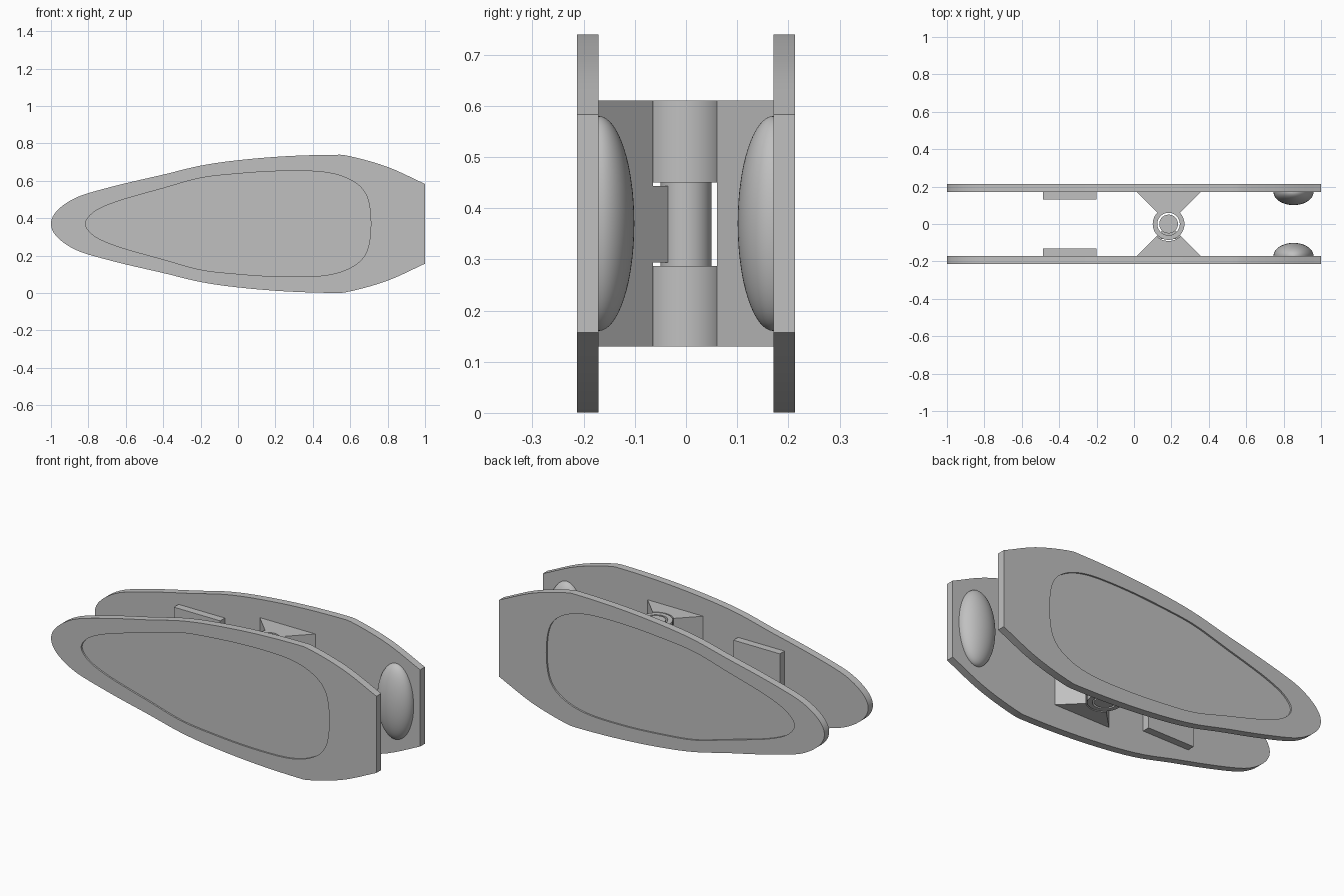
import bpy, bmesh
from math import pi, sin, cos
from mathutils import Vector, Matrix

if "Cube" in bpy.data.objects:
    bpy.data.objects.remove(bpy.data.objects["Cube"], do_unlink=True)

MID_Z = 0.37        # height of the symmetry line
INNER, OUTER = 0.171, 0.213   # plate faces, measured from the middle
HINGE_X = 0.185

grey = bpy.data.materials.new("light grey")
grey.use_nodes = True
grey.diffuse_color = (0.53, 0.53, 0.53, 1)
grey.node_tree.nodes["Principled BSDF"].inputs["Base Color"].default_value = (0.53, 0.53, 0.53, 1)


def finish(name, bm):
    bmesh.ops.recalc_face_normals(bm, faces=bm.faces)
    mesh = bpy.data.meshes.new(name)
    bm.to_mesh(mesh)
    bm.free()
    mesh.materials.append(grey)
    obj = bpy.data.objects.new(name, mesh)
    bpy.context.collection.objects.link(obj)
    bpy.ops.object.select_all(action='DESELECT')
    obj.select_set(True)
    bpy.context.view_layer.objects.active = obj
    bpy.ops.object.shade_smooth_by_angle(angle=pi / 6)
    return obj


def prism(name, outer, low, high, place, hole=None, floor=None):
    """Extrude an outline from low to high, with a hole or, given a floor, a pocket."""
    bm = bmesh.new()

    def ring(points, h):
        verts = [bm.verts.new(place(a, b, h)) for a, b in points]
        return verts, [bm.edges.new((v, verts[i - 1])) for i, v in enumerate(verts)]

    def walls(r, s):
        for i in range(len(r)):
            bm.faces.new((r[i - 1], r[i], s[i], s[i - 1]))

    bottom, bottom_edges = ring(outer, low)
    top, top_edges = ring(outer, high)
    walls(bottom, top)
    if hole:
        hole_top, edges = ring(hole, high)
        top_edges += edges
        hole_low, edges = ring(hole, low if floor is None else floor)
        walls(hole_low, hole_top)
        if floor is None:
            bottom_edges += edges
        else:
            bm.faces.new(hole_low)
    normal = place(0, 0, 1) - place(0, 0, 0)
    for edges in (bottom_edges, top_edges):
        bmesh.ops.triangle_fill(bm, edges=edges, use_beauty=True, normal=normal)
    return finish(name, bm)


def smooth_outline(half, steps=5):
    """Mirror a half outline (x, half height) and round it with a spline."""
    last = half[-1]
    tail = [(last[0], -last[1])] if last[1] else []
    pts = [(half[1][0], -half[1][1])] + half
    pts += [(half[-2][0], -half[-2][1])] if not last[1] else [(2 * last[0] - half[-2][0], 2 * last[1] - half[-2][1])]
    upper = []
    for i in range(1, len(pts) - 2):
        p, q, r, s = (Vector(v) for v in pts[i - 1:i + 3])
        for k in range(steps):
            t = k / steps
            v = 0.5 * (2 * q + (r - p) * t + (2 * p - 5 * q + 4 * r - s) * t**2
                       + (3 * q - p - 3 * r + s) * t**3)
            upper.append((v.x, v.y))
    return upper + [last] + tail + [(x, -z) for x, z in reversed(upper[1:])]


def circle(radius, n=48):
    return [(radius * cos(2 * pi * i / n), radius * sin(2 * pi * i / n)) for i in range(n)]


def upright(x, y, z):
    return Vector((HINGE_X + x, y, z))


plate_outline = smooth_outline([
    (-1, 0), (-0.985, 0.048), (-0.94, 0.095), (-0.87, 0.138), (-0.78, 0.17), (-0.6, 0.217),
    (-0.4, 0.263), (-0.2, 0.311), (0, 0.34), (0.25, 0.361), (0.5, 0.369),
    (0.6, 0.361), (0.8, 0.304), (1, 0.213)])
pocket_outline = smooth_outline([
    (-0.815, 0), (-0.8, 0.035), (-0.755, 0.073), (-0.68, 0.107), (-0.58, 0.14), (-0.4, 0.19),
    (-0.2, 0.245), (0, 0.268), (0.2, 0.281), (0.4, 0.281), (0.52, 0.265), (0.61, 0.23),
    (0.67, 0.18), (0.7, 0.11), (0.71, 0)])


def wedge(name, side, radius, z0, z1, reach=INNER):
    """Hinge arm with 45 degree flanks and a hollow round the hinge axis."""
    arc = [(radius * sin(a), side * radius * cos(a))
           for a in (pi / 4 - pi / 2 * i / 12 for i in range(13))]
    prism(name, [(-reach, side * reach), (reach, side * reach)] + arc, z0, z1, upright)


for side, label in ((-1, "front"), (1, "back")):
    # Outer plate with its shallow pocket
    prism(label + "_plate", plate_outline, INNER, OUTER,
          lambda x, z, h: Vector((x, side * h, MID_Z + z)),
          hole=pocket_outline, floor=OUTER - 0.009)

    # Jaw block
    bm = bmesh.new()
    bmesh.ops.create_cube(bm, size=1, matrix=Matrix.LocRotScale(
        Vector((-0.343, side * 0.151, MID_Z)), None, Vector((0.285, 0.042, 0.36))))
    finish(label + "_jaw_block", bm)

    # Domed finger pad
    bm = bmesh.new()
    bmesh.ops.create_uvsphere(bm, u_segments=48, v_segments=32, radius=1)
    bmesh.ops.bisect_plane(bm, geom=bm.verts[:] + bm.edges[:] + bm.faces[:], dist=1e-5,
                           plane_co=(0, 0, 0), plane_no=(0, side, 0), clear_outer=True)
    bmesh.ops.transform(bm, verts=bm.verts, matrix=Matrix.LocRotScale(
        Vector((0.853, side * INNER, MID_Z)), None, Vector((0.107, 0.07, 0.21))))
    finish(label + "_finger_pad", bm)

# Hinge: the back arm carries two rings, the front arm holds the pin
wedge("back_hinge_arm", 1, 0.085, 0.13, 0.61)
wedge("front_hinge_arm", -1, 0.091, 0.13, 0.61)
wedge("front_hinge_tongue", -1, 0.049, 0.294, 0.443, reach=0.08)
prism("hinge_pin", circle(0.05), 0.13, 0.61, upright)
for label, z0, z1 in (("lower", 0.13, 0.287), ("upper", 0.45, 0.61)):
    prism(label + "_hinge_ring", circle(0.085), z0, z1, upright, hole=circle(0.06))
